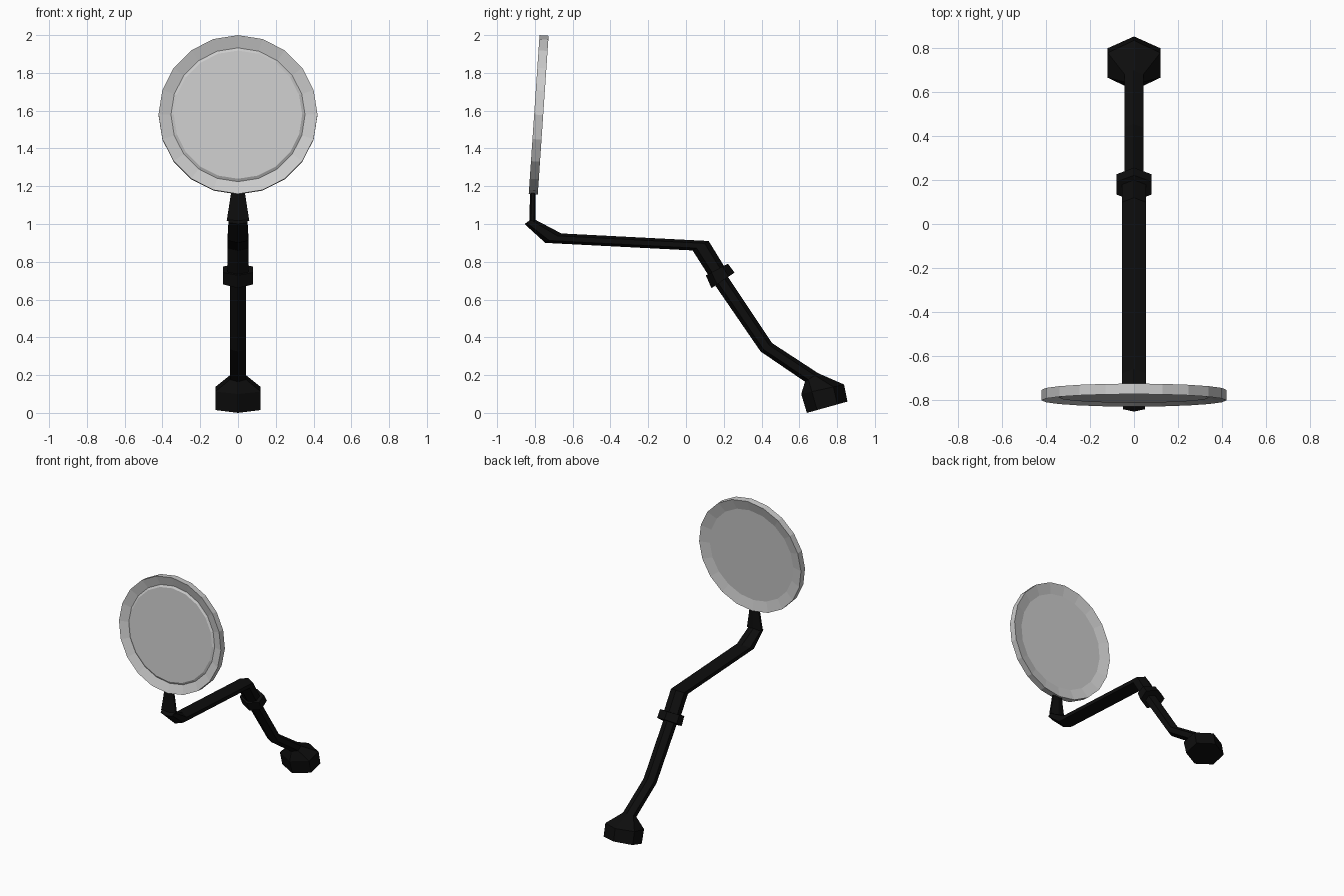
import bpy, bmesh, math

if "Cube" in bpy.data.objects:
    bpy.data.objects.remove(bpy.data.objects["Cube"])

black = bpy.data.materials.new("black")
black.diffuse_color = (0.004, 0.004, 0.004, 1)
black.use_nodes = True
black.node_tree.nodes["Principled BSDF"].inputs["Base Color"].default_value = black.diffuse_color


def loft(name, rings, mat=None):
    """Skin a list of equal-sized vertex rings and cap both ends."""
    bm = bmesh.new()
    loops = [[bm.verts.new(p) for p in ring] for ring in rings]
    n = len(loops[0])
    for a, b in zip(loops, loops[1:]):
        for i in range(n):
            j = (i + 1) % n
            bm.faces.new((a[i], a[j], b[j], b[i]))
    bm.faces.new(loops[0])
    bm.faces.new(loops[-1])
    bmesh.ops.recalc_face_normals(bm, faces=bm.faces)
    mesh = bpy.data.meshes.new(name)
    bm.to_mesh(mesh)
    bm.free()
    if mat:
        mesh.materials.append(mat)
    ob = bpy.data.objects.new(name, mesh)
    bpy.context.collection.objects.link(ob)
    return ob


def hexagon(ay, az, by, bz, hx):
    """Six-sided section from lower/front corner A to upper/back corner B, half width hx."""
    corners = [(0, 0), (hx, .25), (hx, .75), (0, 1), (-hx, .75), (-hx, .25)]
    return [(x, ay + (by - ay) * t, az + (bz - az) * t) for x, t in corners]


def hex_part(name, sections):
    return loft(name, [hexagon(*s) for s in sections], black)


# Bracket: horizontal arm and upper elbow, down to the collar
hex_part("upper_arm", [
    (-.855, 1.0, -.812, 1.03, .05),
    (-.745, .90, -.66, .95, .055),
    (.035, .86, .12, .91, .055),
    (.137, .70, .215, .755, .055)])

# Neck between arm and mirror rim
hex_part("neck", [
    (-.83, 1.015, -.797, 1.015, .06),
    (-.825, 1.175, -.796, 1.175, .035)])

# Clamp collar
hex_part("collar", [
    (.105, .728, .222, .79, .08),
    (.135, .66, .257, .743, .08)])

# Lower arm and hexagonal foot
hex_part("lower_arm", [
    (.137, .70, .205, .745, .043),
    (.395, .325, .455, .37, .043),
    (.63, .165, .70, .21, .043)])
hex_part("mounting_foot", [
    (.63, .165, .70, .21, .043),
    (.61, .10, .837, .15, .12),
    (.64, 0, .855, .06, .12)])

# Round mirror: dished rim front and back with slightly raised glass
profile = [(.34, .012), (.355, .003), (.421, .024),
           (.421, -.024), (.345, -.006)]
SIDES = 20
angles = [2 * math.pi * i / SIDES for i in range(SIDES)]
mirror = loft("round_mirror", [[(r * math.sin(a), r * math.cos(a), h) for a in angles]
                               for r, h in profile])
mirror.location = (0, -.78, 1.578)
mirror.rotation_euler.x = math.radians(90 - 3.9)
